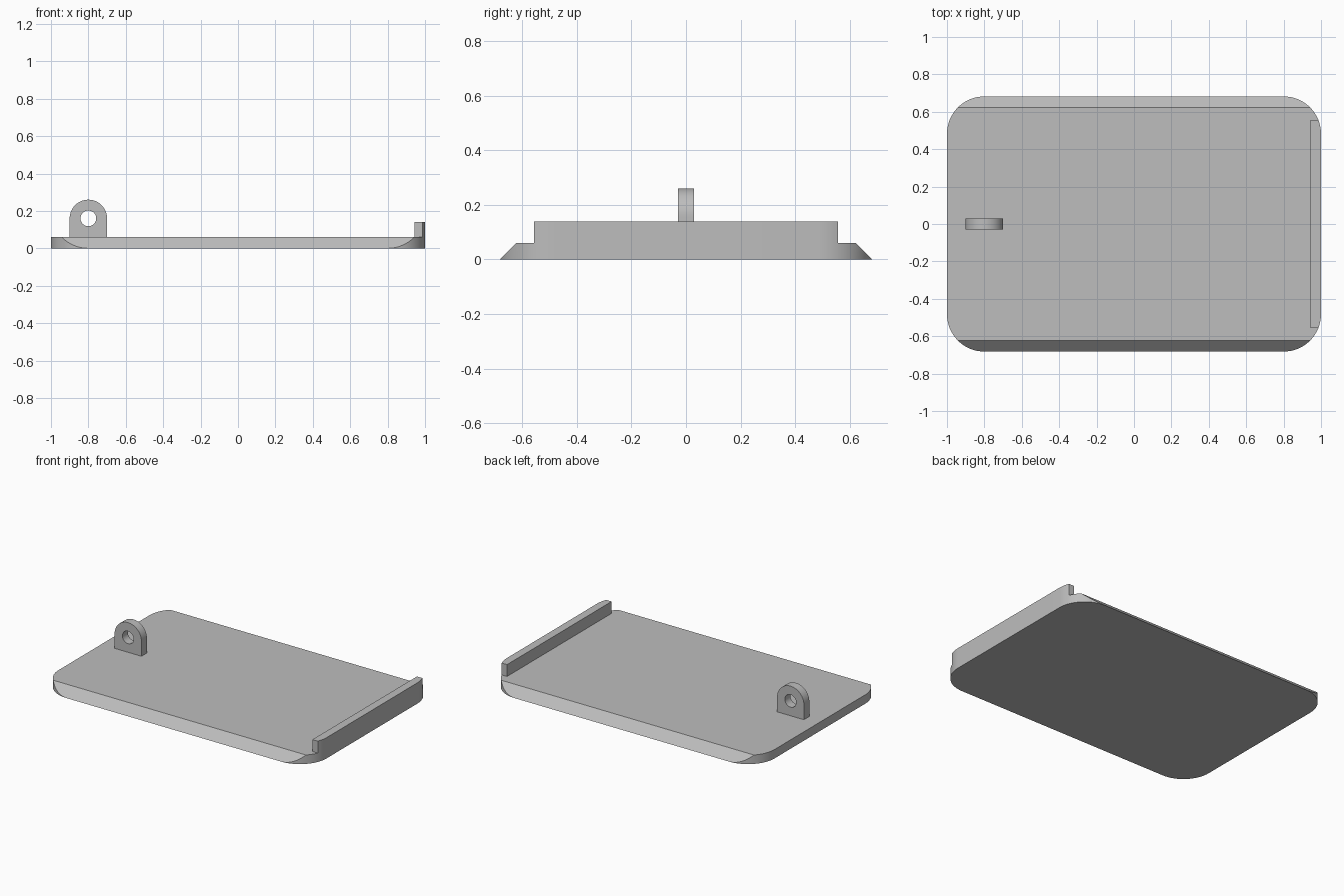
import bpy, bmesh, math
from mathutils import Vector

cube = bpy.data.objects.get("Cube")
if cube:
    bpy.data.objects.remove(cube, do_unlink=True)

HALF_X, HALF_Y, RADIUS = 1.0, 0.682, 0.2
THICK, LIP_TOP = 0.06, 0.14
LIP_X, LIP_Y = 0.945, 0.557
STEPS = 16

grey = bpy.data.materials.new("plain_grey")
grey.use_nodes = True
colour = (0.51, 0.51, 0.51, 1)
grey.diffuse_color = colour
grey.node_tree.nodes["Principled BSDF"].inputs["Base Color"].default_value = colour


def finish(bm, name):
    bmesh.ops.recalc_face_normals(bm, faces=bm.faces)
    mesh = bpy.data.meshes.new(name)
    bm.to_mesh(mesh)
    bm.free()
    obj = bpy.data.objects.new(name, mesh)
    bpy.context.collection.objects.link(obj)
    mesh.materials.append(grey)
    bpy.ops.object.select_all(action='DESELECT')
    obj.select_set(True)
    bpy.context.view_layer.objects.active = obj
    bpy.ops.object.shade_smooth_by_angle(angle=math.radians(30))
    return obj


def rounded_slab(z0, z1):
    """Rounded rectangle prism between two heights."""
    bm = bmesh.new()
    verts = []
    for i, (sx, sy) in enumerate(((1, 1), (-1, 1), (-1, -1), (1, -1))):
        for k in range(STEPS + 1):
            a = math.pi / 2 * (i + k / STEPS)
            verts.append(bm.verts.new((sx * (HALF_X - RADIUS) + RADIUS * math.cos(a),
                                       sy * (HALF_Y - RADIUS) + RADIUS * math.sin(a), z0)))
    face = bm.faces.new(verts)
    new = bmesh.ops.extrude_face_region(bm, geom=[face])["geom"]
    bmesh.ops.translate(bm, vec=(0, 0, z1 - z0),
                        verts=[g for g in new if isinstance(g, bmesh.types.BMVert)])
    bmesh.ops.recalc_face_normals(bm, faces=bm.faces)
    return bm


def slice_off(bm, point, normal):
    """Remove everything on the normal's side of a plane and cap the cut."""
    bmesh.ops.bisect_plane(bm, geom=bm.verts[:] + bm.edges[:] + bm.faces[:], dist=1e-5,
                           plane_co=point, plane_no=Vector(normal).normalized(),
                           clear_outer=True)
    rim = [e for e in bm.edges if e.is_boundary]
    bmesh.ops.holes_fill(bm, edges=rim, sides=0)


# Base plate with sloping long edges
bm = rounded_slab(0, THICK)
for s in (1, -1):
    slice_off(bm, (0, s * (HALF_Y - THICK), THICK), (0, s, 1))
finish(bm, "base_plate")

# Raised lip following the plate's left end
bm = rounded_slab(THICK, LIP_TOP)
slice_off(bm, (LIP_X, 0, 0), (-1, 0, 0))
for s in (1, -1):
    slice_off(bm, (0, s * LIP_Y, 0), (0, s, 0))
finish(bm, "end_lip")

# Upright lug: round top, square foot, round hole
LUG_X, LUG_Z, LUG_R, HOLE_R, LUG_HALF = -0.8, 0.16, 0.1, 0.042, 0.029
COUNT = 64
bm = bmesh.new()
rings = []
for k in range(COUNT):
    a = 2 * math.pi * k / COUNT
    c, s = math.cos(a), math.sin(a)
    reach = LUG_R if s >= 0 else LUG_R / max(abs(c), abs(s))
    rings.append([bm.verts.new((LUG_X + r * c, y, LUG_Z + r * s))
                  for r, y in ((reach, -LUG_HALF), (reach, LUG_HALF),
                               (HOLE_R, LUG_HALF), (HOLE_R, -LUG_HALF))])
for k in range(COUNT):
    p, q = rings[k], rings[(k + 1) % COUNT]
    for j in range(4):
        n = (j + 1) % 4
        bm.faces.new((p[j], p[n], q[n], q[j]))
finish(bm, "pierced_lug")
